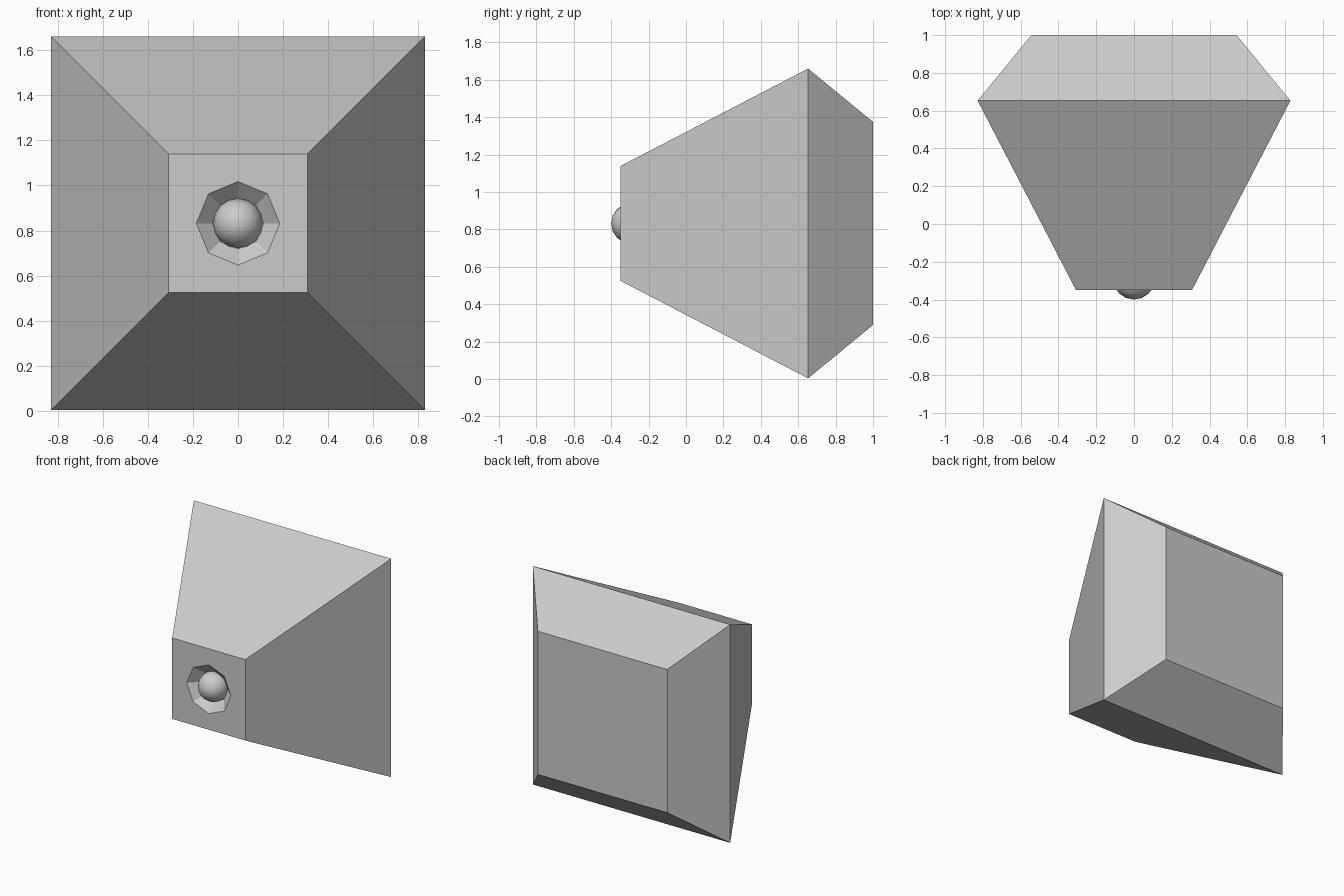
import bpy, bmesh
from math import cos, sin, pi

if "Cube" in bpy.data.objects:
    bpy.data.objects.remove(bpy.data.objects["Cube"])

CZ = 0.832  # height of the central axis


def ring(bm, y, r, square):
    """Eight points around the y axis, as a square (half width r) or an octagon."""
    verts = []
    for i in range(8):
        c, s = cos(i * pi / 4), sin(i * pi / 4)
        k = r / max(abs(c), abs(s)) if square else r
        verts.append(bm.verts.new((c * k, y, CZ + s * k)))
    return verts


# Tapered housing lofted from back to front, then into the funnel recess
bm = bmesh.new()
sections = [(1.0, 0.543, True), (0.653, 0.828, True), (-0.35, 0.307, True),
            (-0.35, 0.185, False), (-0.285, 0.114, False)]
rings = [ring(bm, *s) for s in sections]
for a, b in zip(rings, rings[1:]):
    for i in range(8):
        j = (i + 1) % 8
        bm.faces.new((a[i], a[j], b[j], b[i]))
bm.faces.new(rings[0])
bm.faces.new(rings[-1])
bmesh.ops.recalc_face_normals(bm, faces=bm.faces)
bmesh.ops.dissolve_limit(bm, angle_limit=0.01, verts=bm.verts, edges=bm.edges)
mesh = bpy.data.meshes.new("housing")
bm.to_mesh(mesh)
bm.free()
housing = bpy.data.objects.new("housing", mesh)
bpy.context.collection.objects.link(housing)

# Smooth round bulb seated in the recess
bpy.ops.mesh.primitive_uv_sphere_add(segments=16, ring_count=8, radius=0.11,
                                     location=(0, -0.29, CZ), rotation=(pi / 2, 0, 0))
bulb = bpy.context.object
bulb.name = "bulb"
bpy.ops.object.shade_smooth()
